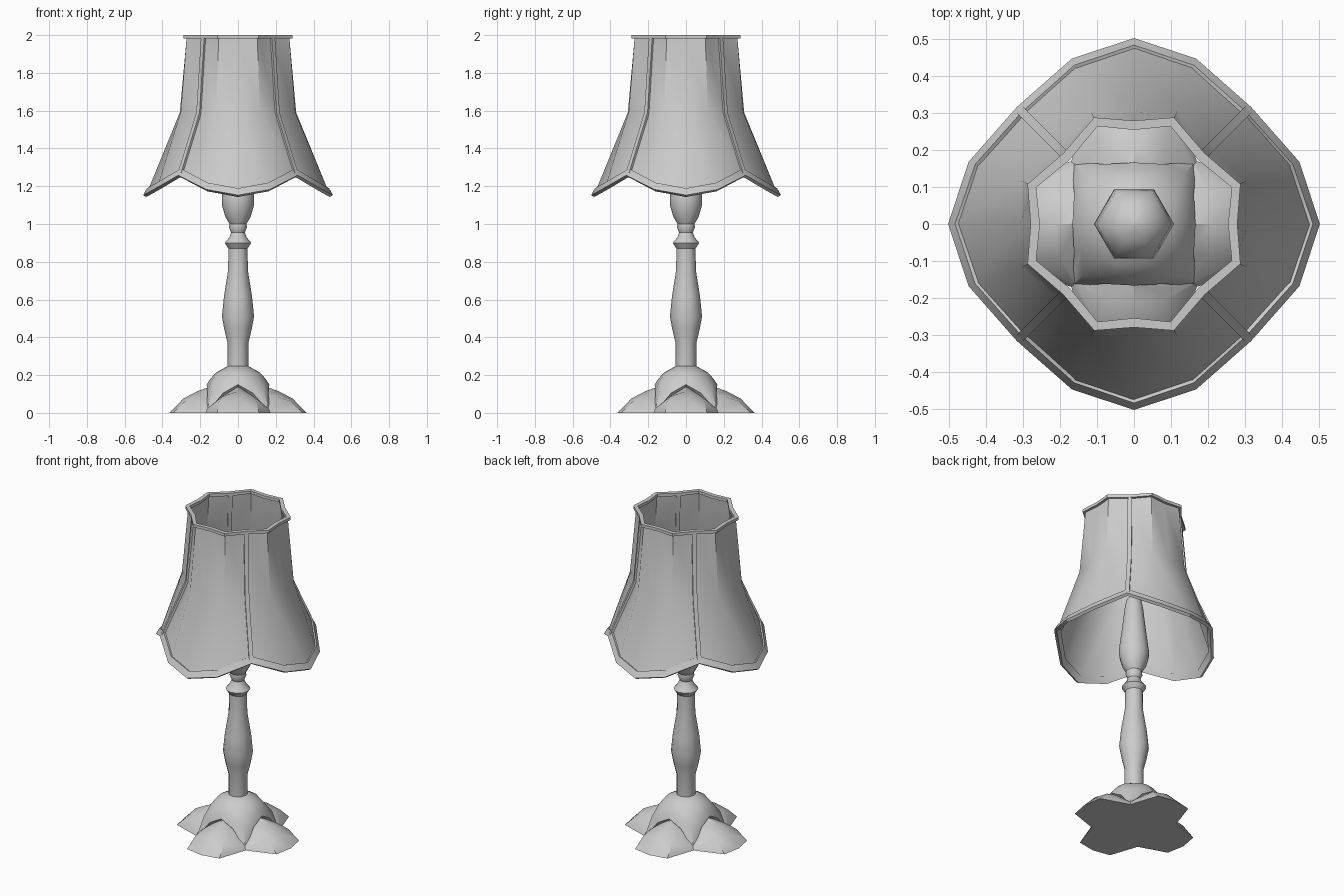
import bpy, bmesh
from math import radians, cos, sin, pi

if "Cube" in bpy.data.objects:
    bpy.data.objects.remove(bpy.data.objects["Cube"])


def finish(bm, name, angle=35):
    bmesh.ops.recalc_face_normals(bm, faces=bm.faces)
    me = bpy.data.meshes.new(name)
    bm.to_mesh(me)
    bm.free()
    ob = bpy.data.objects.new(name, me)
    bpy.context.collection.objects.link(ob)
    bpy.ops.object.select_all(action='DESELECT')
    ob.select_set(True)
    bpy.context.view_layer.objects.active = ob
    bpy.ops.object.shade_smooth_by_angle(angle=radians(angle))
    return ob


def loft(name, rings, closed=False, cap_first=False, cap_last=False, angle=35):
    """Skin a list of equal-length point rings."""
    bm = bmesh.new()
    rows = [[bm.verts.new(p) for p in r] for r in rings]
    pairs = list(zip(rows, rows[1:])) + ([(rows[-1], rows[0])] if closed else [])
    for a, b in pairs:
        for i in range(len(a)):
            j = (i + 1) % len(a)
            bm.faces.new((a[i], a[j], b[j], b[i]))
    if cap_first:
        bm.faces.new(rows[0])
    if cap_last:
        bm.faces.new(rows[-1])
    return finish(bm, name, angle)


def lathe(name, profile, sides, angle=35):
    rings = [[(r * cos(2 * pi * i / sides), r * sin(2 * pi * i / sides), z)
              for i in range(sides)] for r, z in profile]
    return loft(name, rings, cap_first=True, cap_last=True, angle=angle)


def lobed(row):
    """Four-lobed 16-point ring: centre (r, z), middle (r, z, degrees), seam (r, z)."""
    (r0, z0), (r1, z1, a1), (r2, z2) = row
    pts = []
    for q in range(4):
        for r, z, a in ((r0, z0, 0), (r1, z1, a1), (r2, z2, 45), (r1, z1, 90 - a1)):
            t = radians(q * 90 + a)
            pts.append((r * cos(t), r * sin(t), z))
    return pts


def off(row, dr, dz):
    return [(p[0] + dr, p[1] + dz, *p[2:]) for p in row]


# Shade panels
top = [(0.262, 1.99), (0.29, 1.99, 20.5), (0.253, 1.99)]
waist = [(0.308, 1.59), (0.325, 1.59, 21), (0.288, 1.59)]
hem = [(0.482, 1.165), (0.457, 1.195, 20.6), (0.427, 1.27)]
loft("shade_panels", [lobed(r) for r in (top, waist, hem)], angle=40)

# Shade rims
loft("shade_top_rim", [lobed(off(top, dr, dz)) for dr, dz in
     ((-0.008, 0.01), (0.017, 0.01), (0.017, -0.008), (-0.008, -0.008))], closed=True)
loft("shade_hem_rim", [lobed(off(hem, dr, dz)) for dr, dz in
     ((-0.014, 0.018), (0.001, 0.024), (0.02, -0.012), (0.004, -0.022))], closed=True)

# Shade seam strips
seam = [p[2] for p in (top, waist, hem)]
for q in range(4):
    t = radians(45 + 90 * q)
    rings = []
    for r, z in seam:
        rings.append([((r + d) * cos(t) - w * sin(t), (r + d) * sin(t) + w * cos(t), z)
                      for d, w in ((-0.006, -0.012), (0.012, -0.012),
                                   (0.012, 0.012), (-0.006, 0.012))])
    loft(f"shade_seam_{q + 1}", rings, cap_first=True, cap_last=True)

# Turned stem
lathe("stem", [(0.055, 0.22), (0.055, 0.37), (0.072, 0.44), (0.085, 0.51), (0.074, 0.62),
               (0.053, 0.75), (0.05, 0.87), (0.054, 0.875), (0.07, 0.9), (0.045, 0.93),
               (0.036, 0.955), (0.048, 0.982), (0.045, 1.0), (0.068, 1.04), (0.085, 1.1),
               (0.086, 1.14), (0.068, 1.28), (0.052, 1.42), (0.04, 1.47), (0.02, 1.475),
               (0.02, 1.56)], 12)

# Light bulb
lathe("bulb", [(0.03, 1.54), (0.06, 1.58), (0.108, 1.66), (0.1, 1.71), (0.055, 1.76),
               (0.005, 1.775)], 6, angle=60)

# Base dome with four arched edges
edge = [(0.166, 0.15), (0.18, 0.105, 26), (0.236, 0.0)]
dome = [[(0.05, 0.25), (0.05, 0.25, 22.5), (0.05, 0.25)],
        [(0.115, 0.215), (0.12, 0.212, 22.5), (0.13, 0.2)],
        [(0.145, 0.182), (0.156, 0.165, 24), (0.195, 0.12)],
        edge, off(edge, -0.018, -0.012)]
dome[-1][2] = (0.225, 0.0)
loft("base_dome", [lobed(r) for r in dome], cap_first=True, angle=40)

# Base petals
petals = [[(0.145, 0.14), (0.16, 0.095, 26), (0.215, 0.03)],
          [(0.215, 0.115), (0.22, 0.085, 23), (0.225, 0.025)],
          [(0.29, 0.075), (0.295, 0.062, 19), (0.232, 0.018)],
          [(0.363, 0.0), (0.36, 0.0, 18), (0.24, 0.0)]]
loft("base_petals", [lobed(r) for r in petals], cap_last=True, angle=40)
